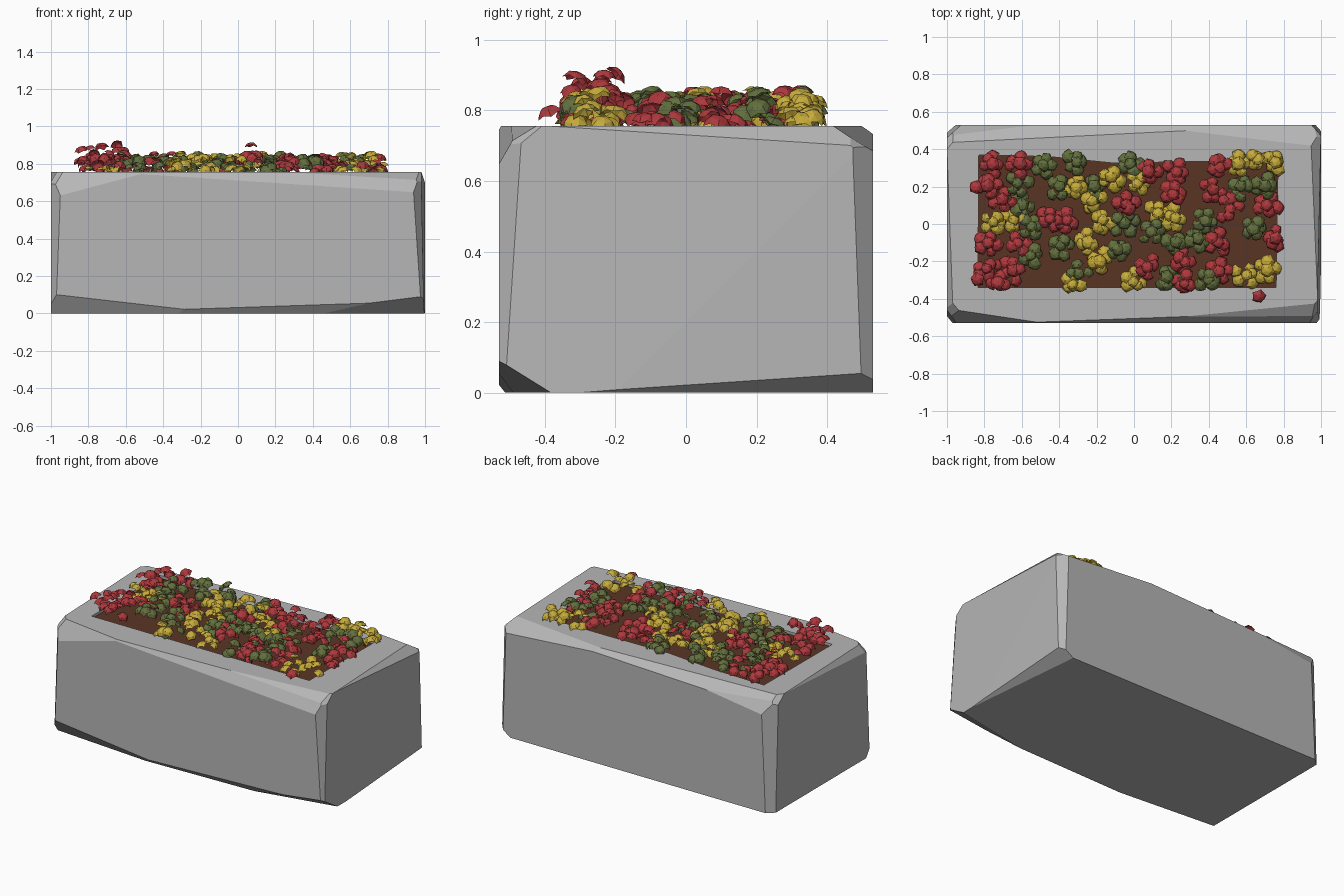
import bpy, bmesh, math, random
from mathutils import Vector, Matrix

if "Cube" in bpy.data.objects:
    bpy.data.objects.remove(bpy.data.objects["Cube"])

random.seed(7)


def material(name, rgb):
    m = bpy.data.materials.new(name)
    m.diffuse_color = (*rgb, 1)
    m.use_nodes = True
    m.node_tree.nodes["Principled BSDF"].inputs["Base Color"].default_value = m.diffuse_color
    return m


STONE = material("grey stone", (0.47, 0.47, 0.47))
SOIL = material("brown soil", (0.10, 0.036, 0.018))
RED = material("red petals", (0.42, 0.04, 0.046))
GREEN = material("green leaves", (0.125, 0.16, 0.047))
YELLOW = material("yellow petals", (0.57, 0.41, 0.043))


def finish(name, bm, mat):
    me = bpy.data.meshes.new(name)
    bm.to_mesh(me)
    bm.free()
    me.materials.append(mat)
    ob = bpy.data.objects.new(name, me)
    bpy.context.collection.objects.link(ob)
    return ob


def prism(points, z0, z1):
    bm = bmesh.new()
    face = bm.faces.new([bm.verts.new((x, y, z0)) for x, y in points])
    top = bmesh.ops.extrude_face_region(bm, geom=[face])["geom"]
    for v in top:
        if isinstance(v, bmesh.types.BMVert):
            v.co.z = z1
    bmesh.ops.recalc_face_normals(bm, faces=bm.faces)
    return bm


def chip(bm, point, normal):
    """Slice away everything beyond a plane and cap the cut."""
    r = bmesh.ops.bisect_plane(bm, geom=bm.verts[:] + bm.edges[:] + bm.faces[:],
                               plane_co=point, plane_no=Vector(normal).normalized(),
                               clear_outer=True)
    edges = [e for e in bm.edges if e.is_boundary]
    if edges:
        bmesh.ops.edgeloop_fill(bm, edges=edges)


# stone trough: block with chipped edges and corners
stone = prism([(-1, -.53), (1, -.53), (1, .53), (-1, .53)], 0, .755)
for p, n in [
    # upright corners
    ((-.985, -.50, .3), (-.8, -.6, .03)),
    ((.955, -.53, .4), (.75, -.55, .05)),
    ((.985, .50, .4), (.9, .8, .03)),
    ((-.97, .50, .4), (-.7, .8, .03)),
    # right side leans in slightly
    ((.99, -.3, .4), (1, -.02, .02)),
    # top front edge
    ((0, -.505, .755), (.03, -.8, .45)),
    ((-.75, -.49, .755), (-.12, -.8, .45)),
    ((.3, -.50, .75), (.05, -.5, .8)),
    # top back edge
    ((-.2, .475, .755), (-.03, .6, .8)),
    ((.35, .49, .755), (.06, .5, .8)),
    ((-.6, .49, .755), (-.07, .8, .5)),
    # top side edges
    ((.965, 0, .755), (.7, .03, .7)),
    ((-.985, 0, .755), (-.8, -.03, .5)),
    # bottom edges
    ((-.75, -.53, .075), (-.04, -.5, -.35)),
    ((.1, -.53, .035), (.02, -.7, -.6)),
    ((.5, -.53, .03), (.10, -.5, -.8)),
    ((.99, .3, .035), (.6, .06, -.9)),
    # corner nicks
    ((-.96, -.50, .70), (-.6, -.5, .6)),
    ((.945, -.50, .715), (.6, -.5, .6)),
    ((.96, .49, .72), (.6, .5, .6)),
    ((-.96, .49, .72), (-.6, .5, .6)),
    ((.97, -.51, .02), (.6, -.5, -.6)),
]:
    chip(stone, p, n)
bmesh.ops.recalc_face_normals(stone, faces=stone.faces)
trough = finish("stone_trough", stone, STONE)

# planting bed hollow with an uneven back rim
rim = [(-.835, -.34), (.76, -.34), (.77, .335), (.35, .335), (-.1, .325), (-.45, .36), (-.83, .37)]
cutter = finish("bed_cutter", prism(rim, .60, 1.0), STONE)
cutter.hide_render = True
mod = trough.modifiers.new("bed", 'BOOLEAN')
mod.operation = 'DIFFERENCE'
mod.solver = 'EXACT'
mod.object = cutter
bpy.context.view_layer.objects.active = trough
bpy.ops.object.modifier_apply(modifier="bed")
bpy.data.objects.remove(cutter)

# soil fills the hollow almost to the rim
finish("soil", prism(rim, .59, .738), SOIL)


def blossom(bm, pos, r, tilt):
    """Five-petalled drooping dome."""
    up = Vector((tilt.x, tilt.y, 1)).normalized()
    mat = (Matrix.Translation(pos) @ up.to_track_quat('Z', 'Y').to_matrix().to_4x4()
           @ Matrix.Rotation(random.uniform(0, 6.28), 4, 'Z'))
    ring = lambda rad, z, n, off=0: [
        bm.verts.new(mat @ Vector((math.cos((i + off) * math.tau / n) * rad(i),
                                   math.sin((i + off) * math.tau / n) * rad(i),
                                   z(i)))) for i in range(n)]
    tip = bm.verts.new(mat @ Vector((0, 0, .32 * r)))
    inner = ring(lambda i: .6 * r, lambda i: .18 * r, 5)
    outer = ring(lambda i: r * (.82 if i % 2 else 1),
                 lambda i: r * (-.15 if i % 2 else -.35) * random.uniform(.7, 1.5), 10)
    for i in range(5):
        a, b = inner[i], inner[(i + 1) % 5]
        o = [outer[(2 * i + k) % 10] for k in range(3)]
        for f in ((tip, a, b), (a, o[0], o[1]), (a, o[1], b), (b, o[1], o[2])):
            bm.faces.new(f)


def bed(name, mat, clumps):
    bm = bmesh.new()
    for x, y in clumps:
        # the front left corner and one middle plant grow taller
        tall = mat is RED and y < -.2 and (x < -.55 or abs(x - .07) < .06)
        for k in range(6):
            a = k * math.tau / 5 + random.uniform(-.4, .4)
            d = random.uniform(.035, .065) if k < 5 else 0
            off = Vector((math.cos(a) * d, math.sin(a) * d, 0))
            z = random.uniform(.765, .835) if k < 5 else random.uniform(.825, .858)
            if tall:
                z += random.uniform(.02, .075)
            px = min(max(x + off.x, -.83), .77)
            py = min(max(y + off.y, -.335), .37)
            blossom(bm, Vector((px, py, z)), random.uniform(.032, .043),
                    off * 11 + Vector((random.uniform(-.4, .4), random.uniform(-.4, .4), 0)))
    finish(name, bm, mat)


# plants, clump by clump
bed("red_flowers", RED, [
    (-.76, .32), (-.61, .32), (-.78, .2), (-.70, .13), (-.78, -.1), (-.62, -.1),
    (-.79, -.24), (-.65, -.25), (-.73, -.31), (-.45, .03), (-.36, .02), (-.04, .1),
    (.08, .28), (.23, .28), (.21, .16), (.46, .30), (.42, .18), (.51, .08),
    (.71, .10), (.45, -.1), (.46, -.25), (.27, -.2), (.07, -.23), (.76, -.08), (.27, -.32)])
bed("green_leaves", GREEN, [
    (-.62, .22), (-.60, .1), (-.31, .33), (-.48, .31), (-.55, -.01), (-.55, -.17),
    (-.39, -.12), (-.30, -.27), (-.21, .2), (-.05, .0), (-.08, -.14), (.09, -.04),
    (.22, -.1), (.34, -.08), (.38, .02), (.18, -.28), (.40, -.3), (.57, .2),
    (.70, .2), (.64, -.03), (-.40, .2), (-.02, .32)])
bed("yellow_flowers", YELLOW, [
    (-.75, .01), (-.64, .02), (-.31, .2), (-.22, .12), (-.17, .02), (-.25, -.1),
    (-.18, -.2), (-.12, .25), (.02, .22), (.13, .06), (.22, .03), (-.33, -.32),
    (.0, -.31), (.56, .32), (.66, .35), (.76, .33), (.60, -.27), (.71, -.25)])

# stray blossoms spilling over the rim
stray = bmesh.new()
for p in ((.67, -.39, .80), (.27, -.34, .80), (-.85, .2, .82), (-.84, -.3, .88)):
    blossom(stray, Vector(p), .04, Vector((p[0] * .4, p[1], 0)))
finish("stray_blossoms", stray, RED)
